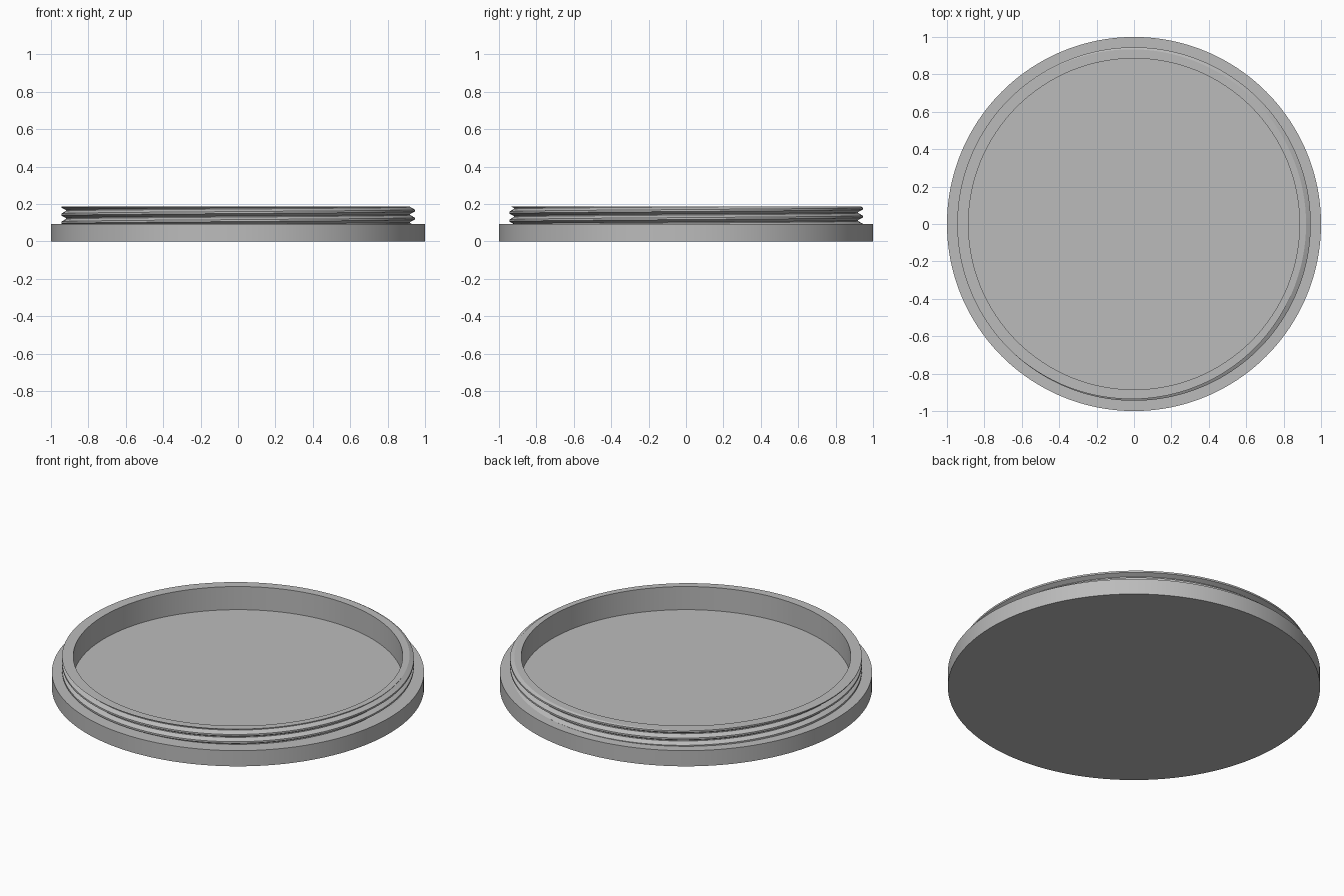
import bpy, bmesh, math

cube = bpy.data.objects.get("Cube")
if cube:
    bpy.data.objects.remove(cube, do_unlink=True)

# Sizes of the lid
OUTER, BORE, CREST, ROOT = 1.0, 0.885, 0.945, 0.92
FLOOR, FLANGE, TOP = 0.05, 0.093, 0.187
PITCH, CREST_Z = 0.043, 0.165
SEGMENTS = 192
# Thread shape over one turn: (fraction of pitch, radius)
THREAD = [(0.0, CREST), (0.12, CREST), (0.44, ROOT), (0.56, ROOT), (0.88, CREST), (1.0, CREST)]


def thread_radius(phase):
    phase %= 1.0
    for (a, ra), (b, rb) in zip(THREAD, THREAD[1:]):
        if phase <= b:
            return ra + (rb - ra) * (phase - a) / (b - a)
    return CREST


def section(turn):
    """Radius and height of the lid's outline at one angle, from bottom centre to floor centre."""
    start = CREST_Z + PITCH * turn
    points = [(0, 0), (OUTER, 0), (OUTER, FLANGE)]
    for k in range(-4, 3):
        for fraction, _ in THREAD[1:-1]:
            z = min(max(start + (k + fraction) * PITCH, FLANGE), TOP)
            points.append((thread_radius((z - start) / PITCH), z))
    return points + [(BORE, TOP), (BORE, FLOOR), (0, FLOOR)]


# Lid: flange, helical outer thread and hollow middle swept round the axis
bm = bmesh.new()
columns = []
for i in range(SEGMENTS + 1):
    angle = 2 * math.pi * i / SEGMENTS
    columns.append([bm.verts.new((r * math.cos(angle), r * math.sin(angle), z))
                    for r, z in section(i / SEGMENTS)])
for left, right in zip(columns, columns[1:]):
    for j in range(len(left) - 1):
        bm.faces.new((left[j], right[j], right[j + 1], left[j + 1]))
bmesh.ops.remove_doubles(bm, verts=bm.verts, dist=0.00005)
bmesh.ops.dissolve_degenerate(bm, edges=bm.edges, dist=0.00005)
bmesh.ops.recalc_face_normals(bm, faces=bm.faces)

mesh = bpy.data.meshes.new("threaded_lid")
bm.to_mesh(mesh)
bm.free()
lid = bpy.data.objects.new("threaded_lid", mesh)
bpy.context.collection.objects.link(lid)

# Plain grey
grey = bpy.data.materials.new("plain_grey")
grey.use_nodes = True
colour = (0.5, 0.5, 0.5, 1)
grey.diffuse_color = colour
grey.node_tree.nodes["Principled BSDF"].inputs["Base Color"].default_value = colour
mesh.materials.append(grey)

bpy.context.view_layer.objects.active = lid
lid.select_set(True)
bpy.ops.object.shade_smooth_by_angle(angle=math.radians(25))
